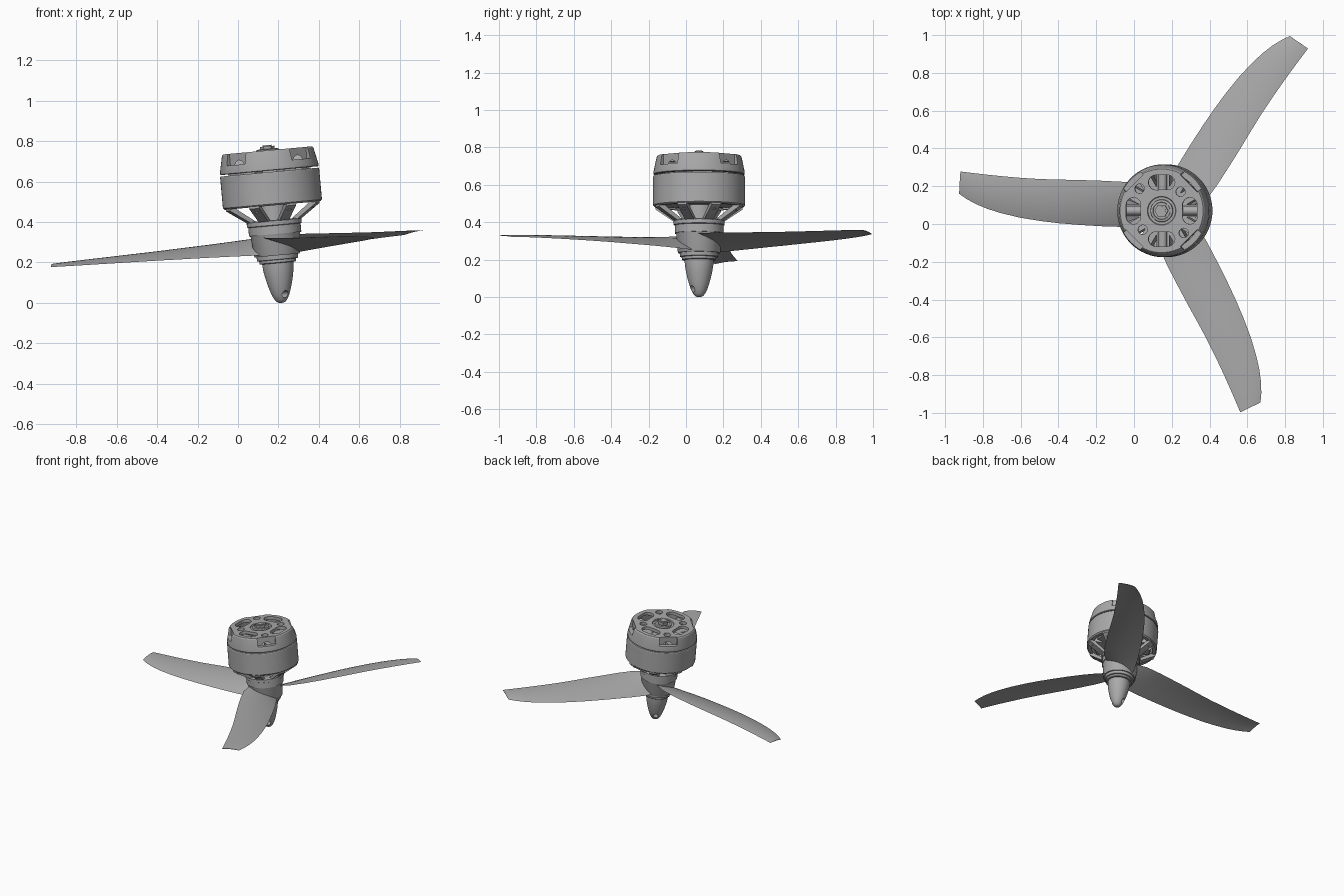
import bpy, bmesh, math
from mathutils import Matrix

if "Cube" in bpy.data.objects:
    bpy.data.objects.remove(bpy.data.objects["Cube"])

# Everything is built upright on the z axis (nose tip at 0), then leaned slightly
POSE = Matrix.Translation((0.215, 0.07, 0)) @ Matrix.Rotation(math.radians(-5.2), 4, 'Y')

grey = bpy.data.materials.new("plain_grey")
grey.diffuse_color = (0.4, 0.4, 0.4, 1)
grey.use_nodes = True
grey.node_tree.nodes["Principled BSDF"].inputs["Base Color"].default_value = grey.diffuse_color


def turn(deg):
    return Matrix.Rotation(math.radians(deg), 4, 'Z')


def finish(name, bm):
    bmesh.ops.recalc_face_normals(bm, faces=bm.faces)
    me = bpy.data.meshes.new(name)
    bm.to_mesh(me)
    bm.free()
    me.materials.append(grey)
    ob = bpy.data.objects.new(name, me)
    bpy.context.collection.objects.link(ob)
    return ob


def prism(bm, pts, z0, z1, mat=Matrix()):
    """Extrude a 2D outline from z0 to z1."""
    lo = [bm.verts.new(mat @ Matrix.Translation((x, y, z0)).translation) for x, y in pts]
    hi = [bm.verts.new(mat @ Matrix.Translation((x, y, z1)).translation) for x, y in pts]
    bm.faces.new(lo[::-1])
    bm.faces.new(hi)
    n = len(pts)
    for i in range(n):
        j = (i + 1) % n
        bm.faces.new((lo[i], lo[j], hi[j], hi[i]))


def circle(r, n=20, cx=0, cy=0):
    return [(cx + r * math.cos(2 * math.pi * i / n), cy + r * math.sin(2 * math.pi * i / n))
            for i in range(n)]


def lathe(name, profile, closed=False, seg=64):
    """Revolve (radius, height) points; closed joins last point to first."""
    bm = bmesh.new()
    rings = []
    for r, z in profile:
        if r == 0:
            rings.append([bm.verts.new((0, 0, z))] * seg)
        else:
            rings.append([bm.verts.new((x, y, z)) for x, y in circle(r, seg)])
    pairs = list(zip(rings, rings[1:]))
    if closed:
        pairs.append((rings[-1], rings[0]))
    for a, b in pairs:
        for i in range(seg):
            j = (i + 1) % seg
            bm.faces.new(list(dict.fromkeys((a[i], a[j], b[j], b[i]))))
    return finish(name, bm)


def cut(ob, bm):
    """Subtract the cutter mesh and throw the cutter away."""
    cutter = finish("cutter", bm)
    cutter.hide_render = True
    mod = ob.modifiers.new("cut", 'BOOLEAN')
    mod.operation = 'DIFFERENCE'
    mod.solver = 'EXACT'
    mod.object = cutter
    bpy.context.view_layer.objects.active = ob
    bpy.ops.object.modifier_apply(modifier=mod.name)
    bpy.data.objects.remove(cutter)


SIDE = Matrix.Rotation(math.radians(90), 4, 'X')   # outline (radius, height), extruded sideways
OUT = Matrix.Rotation(math.radians(90), 4, 'Y')    # extruded outward along the radius

# Nose cone with a cross hole near the tip
nose = lathe("nose_cone", [(0, 0), (.012, .001), (.022, .006), (.032, .018), (.043, .04), (.053, .068),
                           (.062, .1), (.070, .135), (.076, .17), (.078, .205), (0, .205)])
bm = bmesh.new()
prism(bm, circle(.017), -.1, .1, Matrix.Translation((0, 0, .042)) @ turn(-57) @ OUT)
cut(nose, bm)

# Propeller hub, its stepped washers and the collar under the motor
lathe("hub_washers", [(0, .198), (.088, .198), (.091, .201), (.091, .214), (.101, .216),
                      (.103, .238), (0, .238)])
lathe("propeller_hub", [(0, .236), (.111, .236), (.114, .242), (.122, .335), (.125, .342), (0, .342)])
lathe("motor_collar", [(0, .34), (.13, .342), (.13, .384), (.136, .387), (.136, .408), (.13, .412),
                       (0, .412)])

# Blades: distance from axis, trailing edge, leading edge, rise across the chord, thickness
STATIONS = [(.03, -.070, .095, .092, .012), (.13, -.084, .140, .082, .011),
            (.24, -.086, .153, .072, .010), (.36, -.082, .159, .062, .009),
            (.48, -.075, .163, .054, .008), (.59, -.066, .165, .046, .007),
            (.69, -.054, .168, .040, .006), (.80, -.036, .175, .034, .005),
            (.90, -.012, .184, .028, .005), (.97, .010, .191, .024, .004),
            (1.03, .035, .198, .020, .004), (1.08, .062, .204, .017, .003),
            (1.12, .090, .208, .014, .003)]
N = 10
for k in range(3):
    bm = bmesh.new()
    rot = turn(k * 120)
    rows = []
    for s, lo, hi, rise, thick in STATIONS:
        row = []
        steps = [(i / N, 1) for i in range(N + 1)] + [(i / N, -1) for i in range(N - 1, 0, -1)]
        for t, side in steps:
            bulge = max(0, math.sin(math.pi * t)) ** .7 * thick * .5 * side
            z = .287 + rise * (t - .5) + .04 * t * (1 - t) * (hi - lo) / .24 + bulge
            tip = .008 * t if s > 1.1 else 0
            p = Matrix.Translation((-s + tip, lo + (hi - lo) * t, z)).translation
            row.append(bm.verts.new(rot @ p))
        rows.append(row)
    for a, b in zip(rows, rows[1:]):
        for i in range(len(a)):
            j = (i + 1) % len(a)
            bm.faces.new((a[i], a[j], b[j], b[i]))
    bm.faces.new(rows[0])
    bm.faces.new(rows[-1])
    finish(f"blade_{k + 1}", bm)

# Flaring arms that carry the rotor bell, each with a small screw head
bm = bmesh.new()
for k in range(8):
    m = turn(k * 45 + 22.5)
    prism(bm, [(.09, .40), (.132, .405), (.241, .476), (.241, .50), (.218, .50), (.20, .478)],
          -.026, .026, m @ SIDE)
    prism(bm, circle(.013, 12, .205, 0), .455, .478, m)
finish("bell_arms", bm)

# Rotor bell
lathe("rotor_bell", [(.238, .484), (.246, .492), (.246, .645), (.243, .65), (.214, .65), (.214, .484)],
      closed=True)

# Inner shaft, windings and the coil arms seen through the top slots
lathe("inner_shaft", [(0, .41), (.075, .41), (.075, .745), (0, .745)], seg=32)
bm = bmesh.new()
for k in range(12):
    prism(bm, [(.06, .49), (.195, .49), (.205, .505), (.205, .67), (.195, .685), (.06, .685)],
          -.034, .034, turn(k * 30) @ SIDE)
for k in range(4):
    prism(bm, circle(.024), .06, .20, turn(k * 90) @ Matrix.Translation((0, 0, .70)) @ OUT)
finish("windings", bm)

# Mounting cap: tapered wall, top plate and centre boss
cap = lathe("mounting_cap", [(0, .735), (.203, .735), (.213, .657), (.241, .657), (.244, .660),
                             (.244, .672), (.227, .752), (.221, .758), (.076, .758), (.073, .75),
                             (.060, .75), (.058, .762), (.046, .765), (.044, .758), (0, .758)])
bm = bmesh.new()
for k in range(4):
    # corner window, screw hole and rounded slot
    prism(bm, [(.2045, -.064), (.3, -.064), (.3, .064), (.2045, .064)], .70, .80, turn(45 + 90 * k))
    prism(bm, circle(.025, 24, .142 if k % 2 == 0 else .166, 0), .70, .80, turn(45 + 90 * k))
    slot = [(.15 + .039 * math.cos(math.radians(a)),
             (.031 if a <= 180 else -.031) + .039 * math.sin(math.radians(a)))
            for a in list(range(0, 181, 15)) + list(range(180, 361, 15))]
    slot = [p for i, p in enumerate(slot) if i == 0 or p != slot[i - 1]]
    slot_pts = [(x, y) for x, y in slot]
    prism(bm, slot_pts, .70, .80, turn(90 * k))
cut(cap, bm)

# Hexagonal shaft end with a small pin
bm = bmesh.new()
prism(bm, circle(.036, 6), .74, .778)
prism(bm, circle(.022, 24), .74, .784)
finish("shaft_end", bm)

# Smooth shading with sharp edges kept, then lean the whole unit
for ob in list(bpy.context.scene.objects):
    bpy.ops.object.select_all(action='DESELECT')
    ob.select_set(True)
    bpy.context.view_layer.objects.active = ob
    bpy.ops.object.shade_smooth_by_angle(angle=math.radians(30))
    ob.matrix_world = POSE
